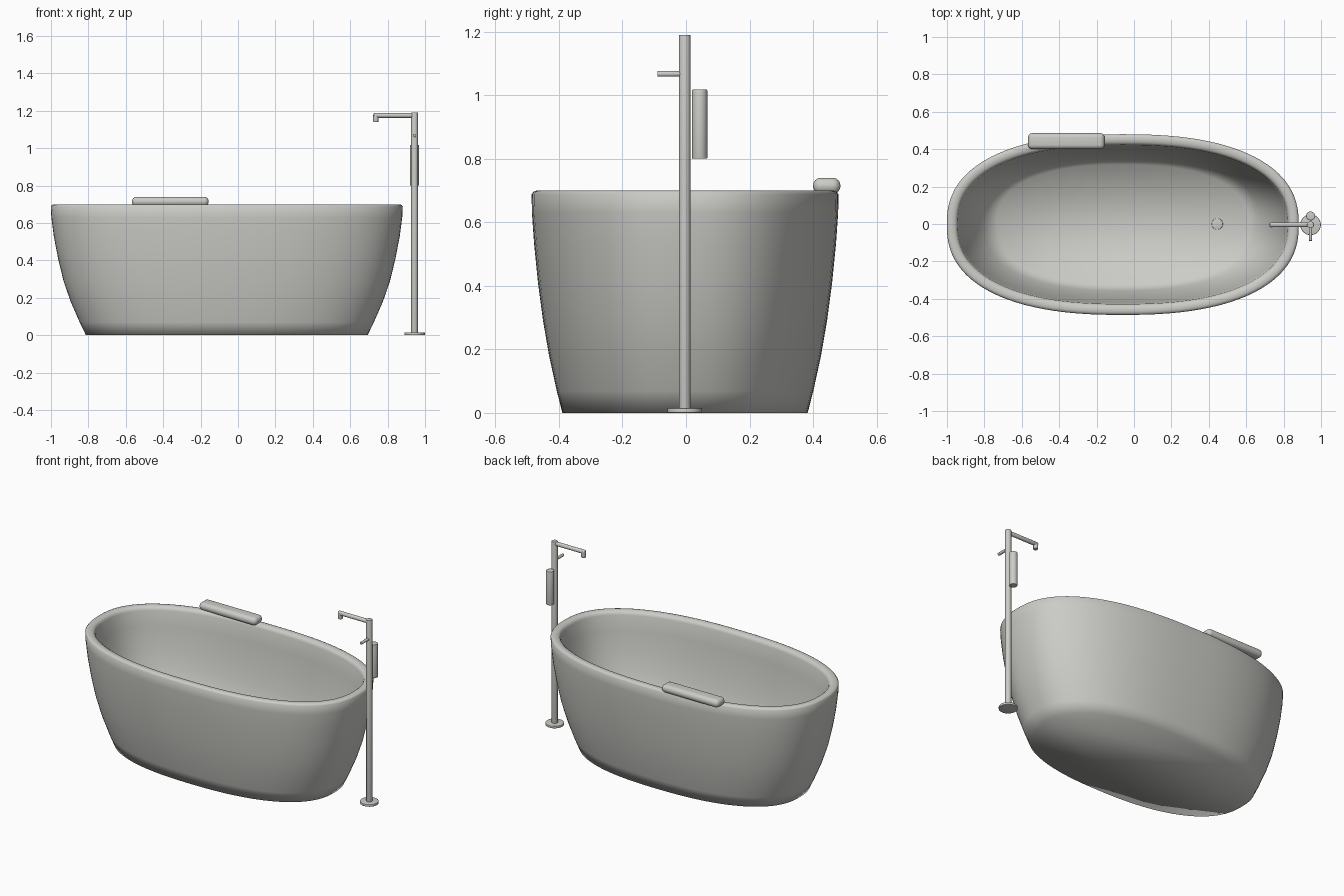
import bpy, bmesh, math
from mathutils import Vector

cube = bpy.data.objects.get("Cube")
if cube:
    bpy.data.objects.remove(cube, do_unlink=True)

# One shared satin grey finish
grey = bpy.data.materials.new("satin grey")
grey.use_nodes = True
colour = (0.6, 0.6, 0.57, 1)
grey.diffuse_color = colour
grey.node_tree.nodes["Principled BSDF"].inputs["Base Color"].default_value = colour


def finish(name, bm, angle=35):
    bmesh.ops.recalc_face_normals(bm, faces=bm.faces)
    mesh = bpy.data.meshes.new(name)
    bm.to_mesh(mesh)
    bm.free()
    mesh.materials.append(grey)
    ob = bpy.data.objects.new(name, mesh)
    bpy.context.collection.objects.link(ob)
    bpy.ops.object.select_all(action='DESELECT')
    ob.select_set(True)
    bpy.context.view_layer.objects.active = ob
    bpy.ops.object.shade_smooth_by_angle(angle=math.radians(angle))


def rod(name, start, end, radius, bevel=0.002, sides=32):
    """Cylinder between two points, with rounded rims."""
    a, b = Vector(start), Vector(end)
    bm = bmesh.new()
    bmesh.ops.create_cone(bm, cap_ends=True, segments=sides, radius1=radius,
                          radius2=radius, depth=(b - a).length)
    rims = [e for e in bm.edges if any(len(f.verts) > 4 for f in e.link_faces)]
    bmesh.ops.bevel(bm, geom=rims, offset=bevel, segments=3, profile=0.5,
                    affect='EDGES')
    turn = Vector((0, 0, 1)).rotation_difference(b - a)
    for v in bm.verts:
        v.co = turn @ v.co + (a + b) / 2
    finish(name, bm)


def oval(bm, rx, ry, z, power=2.4, sides=96):
    """Ring of vertices on a slightly squared oval."""
    ring = []
    for i in range(sides):
        t = 2 * math.pi * i / sides
        c, s = math.cos(t), math.sin(t)
        x = math.copysign(abs(c) ** (2 / power), c) * rx
        y = math.copysign(abs(s) ** (2 / power), s) * ry
        ring.append(bm.verts.new((x - 0.06, y - 0.003, z)))
    return ring


# Tub: (half length, half width, height) from the underside, over the rim, to the floor
profile = [
    (0.753, 0.386, 0.0), (0.787, 0.404, 0.07),
    (0.835, 0.428, 0.18), (0.873, 0.447, 0.29), (0.902, 0.463, 0.41),
    (0.925, 0.475, 0.53), (0.938, 0.482, 0.63), (0.941, 0.483, 0.688),
    (0.935, 0.477, 0.696), (0.925, 0.467, 0.7), (0.911, 0.453, 0.7),
    (0.897, 0.439, 0.697), (0.888, 0.430, 0.69), (0.883, 0.425, 0.677),
    (0.868, 0.417, 0.58), (0.836, 0.401, 0.45), (0.793, 0.379, 0.33),
    (0.742, 0.353, 0.24), (0.675, 0.320, 0.17)]
bm = bmesh.new()
rings = [oval(bm, *p) for p in profile]
for low, high in zip(rings, rings[1:]):
    for i in range(len(low)):
        j = (i + 1) % len(low)
        bm.faces.new((low[i], low[j], high[j], high[i]))
bm.faces.new(rings[0])
bm.faces.new(rings[-1])
finish("bathtub", bm, 180)

# Drain plug in the tub floor
rod("drain", (0.445, 0, 0.16), (0.445, 0, 0.174), 0.03)

# Padded headrest lying along the back rim
bm = bmesh.new()
bmesh.ops.create_cube(bm, size=1)
for v in bm.verts:
    v.co = (v.co.x * 0.41 - 0.362, v.co.y * 0.086 + 0.443, v.co.z * 0.051 + 0.7145)
bmesh.ops.bevel(bm, geom=bm.edges[:], offset=0.0245, segments=6, profile=0.5,
                affect='EDGES')
finish("headrest", bm, 60)

# Floor-standing tap
px, py = 0.944, -0.004
rod("tap_base", (px, py, 0), (px, py, 0.015), 0.055, 0.003, 48)
rod("tap_post", (px, py, 0.005), (px, py, 1.19), 0.018)
rod("tap_spout", (px + 0.01, py, 1.175), (0.725, py, 1.175), 0.013, 0.005)
rod("spout_nozzle", (0.737, py, 1.18), (0.737, py, 1.14), 0.014)
rod("tap_lever", (px, py, 1.067), (px, -0.09, 1.067), 0.009)

# Hand shower standing beside the post
rod("hand_shower", (px, 0.043, 0.80), (px, 0.043, 1.018), 0.024, 0.003)
